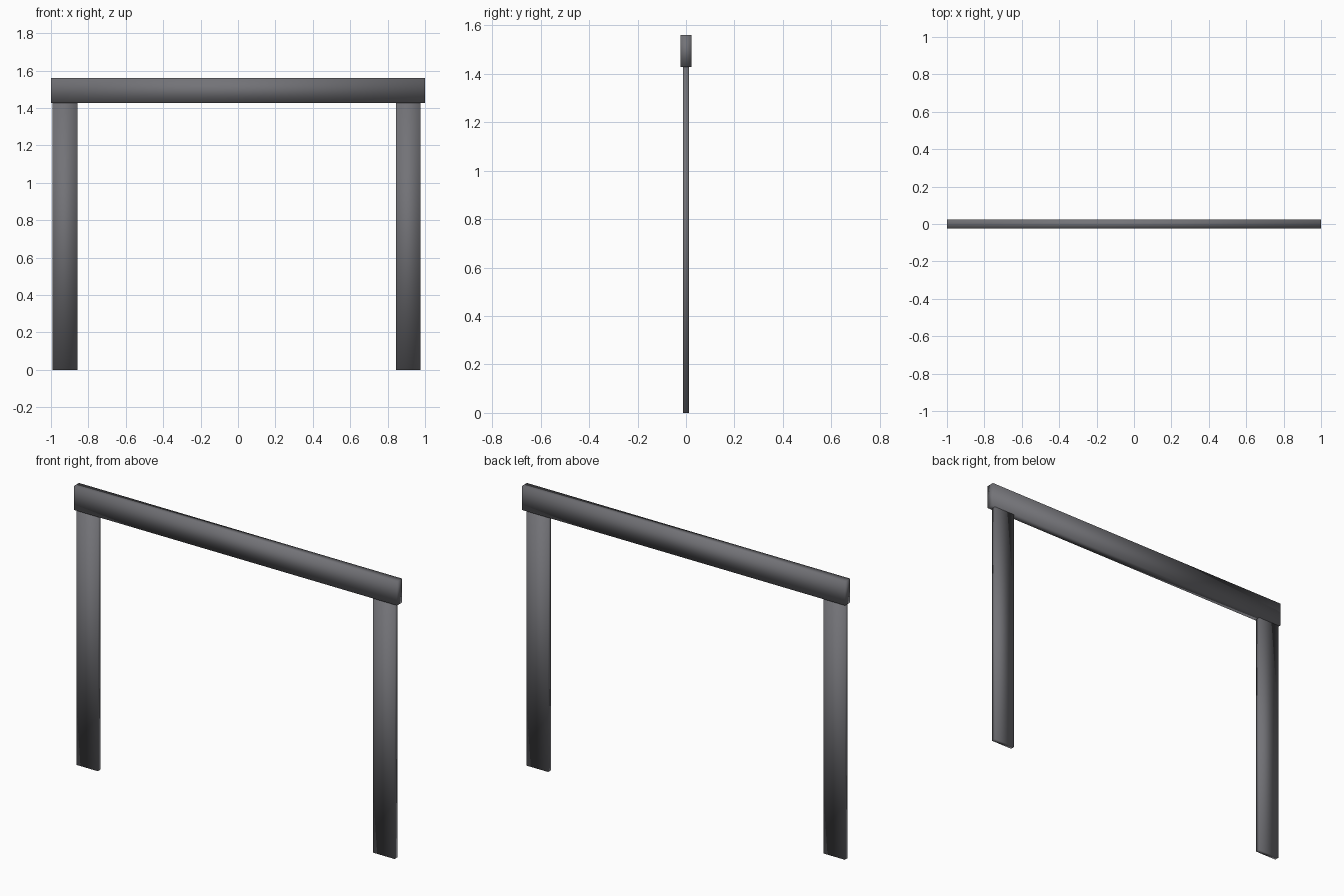
import bpy
import bmesh
from mathutils import Vector

if "Cube" in bpy.data.objects:
    bpy.data.objects.remove(bpy.data.objects["Cube"])

metal = bpy.data.materials.new("dark grey metal")
metal.diffuse_color = (0.17, 0.17, 0.185, 1.0)
metal.use_nodes = True
metal.node_tree.nodes["Principled BSDF"].inputs["Base Color"].default_value = metal.diffuse_color


def box(name, lo, hi):
    """Smooth-shaded box between two corners."""
    lo, hi = Vector(lo), Vector(hi)
    bm = bmesh.new()
    bmesh.ops.create_cube(bm, size=1.0)
    bmesh.ops.scale(bm, vec=hi - lo, verts=bm.verts)
    bmesh.ops.translate(bm, vec=(lo + hi) / 2, verts=bm.verts)
    for f in bm.faces:
        f.smooth = True  # soft shading across the whole bar
    mesh = bpy.data.meshes.new(name)
    bm.to_mesh(mesh)
    bm.free()
    mesh.materials.append(metal)
    obj = bpy.data.objects.new(name, mesh)
    bpy.context.collection.objects.link(obj)


# Horizontal top beam
box("top_beam", (-1, -0.023, 1.428), (1, 0.023, 1.561))

# Flat upright posts, slightly thinner than the beam
for name, x0, x1 in (("left_post", -0.992, -0.859), ("right_post", 0.844, 0.977)):
    box(name, (x0, -0.012, 0), (x1, 0.013, 1.428))
